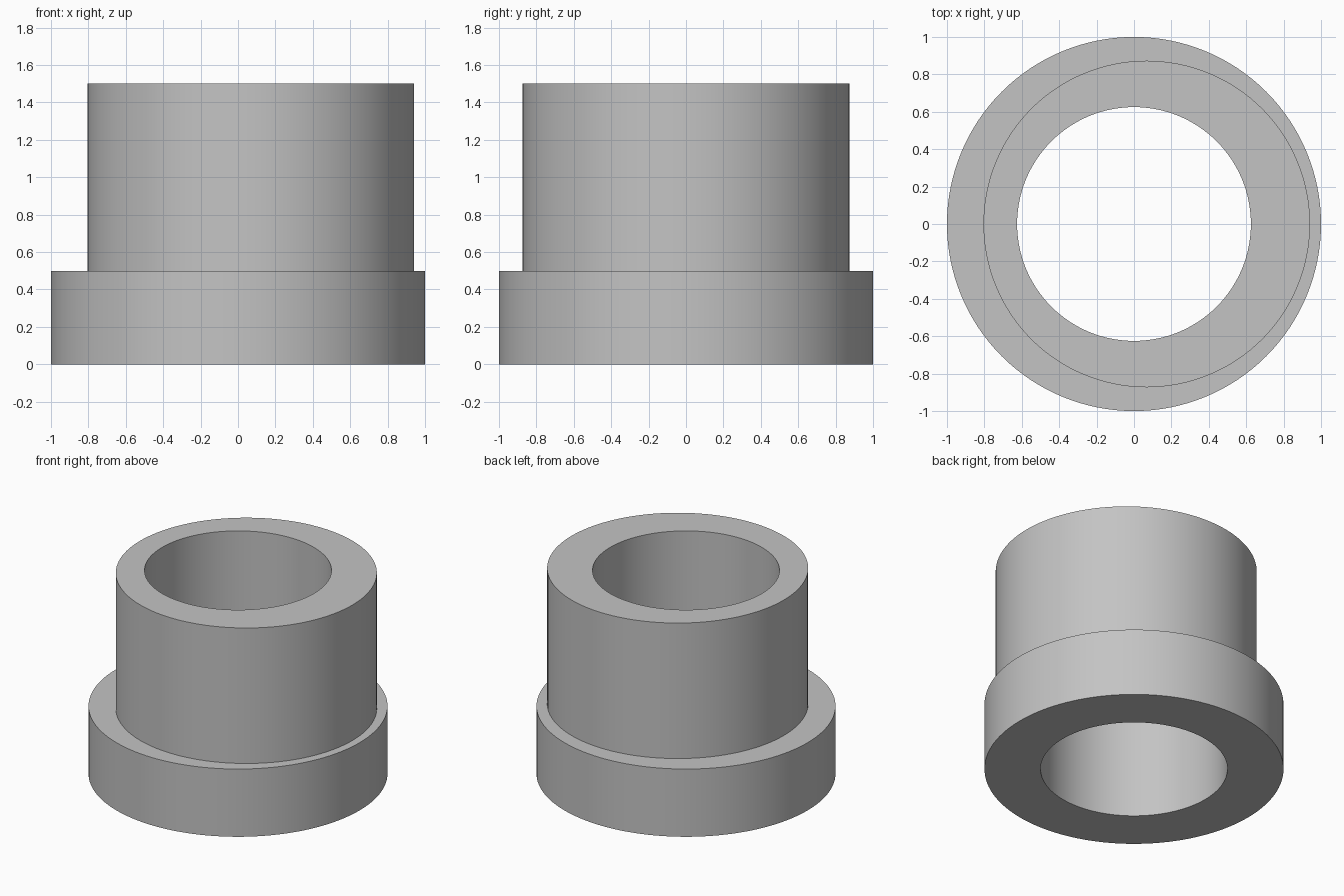
import bpy
import bmesh
from math import cos, sin, pi, radians

SEGMENTS = 128
BORE, FLANGE, BARREL = 0.625, 1.0, 0.873
OFFSET = 0.068          # the barrel sits off-centre from the bore
STEP, TOP = 0.5, 1.5

cube = bpy.data.objects.get("Cube")
if cube:
    bpy.data.objects.remove(cube, do_unlink=True)

# Plain grey metal
metal = bpy.data.materials.new("grey_metal")
metal.use_nodes = True
colour = (0.55, 0.55, 0.55, 1)
metal.diffuse_color = colour
metal.node_tree.nodes["Principled BSDF"].inputs["Base Color"].default_value = colour

bm = bmesh.new()


def ring(radius, z, x=0):
    """Circle of vertices around a vertical axis."""
    angles = [2 * pi * i / SEGMENTS for i in range(SEGMENTS)]
    return [bm.verts.new((x + radius * cos(a), radius * sin(a), z)) for a in angles]


# Closed loop of rings: bore bottom, flange, eccentric barrel, bore top
rings = [
    ring(BORE, 0),
    ring(FLANGE, 0),
    ring(FLANGE, STEP),
    ring(BARREL, STEP, OFFSET),
    ring(BARREL, TOP, OFFSET),
    ring(BORE, TOP),
]
for a, b in zip(rings, rings[1:] + rings[:1]):
    for i in range(SEGMENTS):
        j = (i + 1) % SEGMENTS
        bm.faces.new((a[i], a[j], b[j], b[i]))
bmesh.ops.recalc_face_normals(bm, faces=bm.faces)

mesh = bpy.data.meshes.new("eccentric_flanged_bushing")
bm.to_mesh(mesh)
bm.free()
mesh.materials.append(metal)
bushing = bpy.data.objects.new("eccentric_flanged_bushing", mesh)
bpy.context.collection.objects.link(bushing)

# Smooth walls with crisp rims
bpy.ops.object.select_all(action="DESELECT")
bushing.select_set(True)
bpy.context.view_layer.objects.active = bushing
bpy.ops.object.shade_smooth_by_angle(angle=radians(30))
